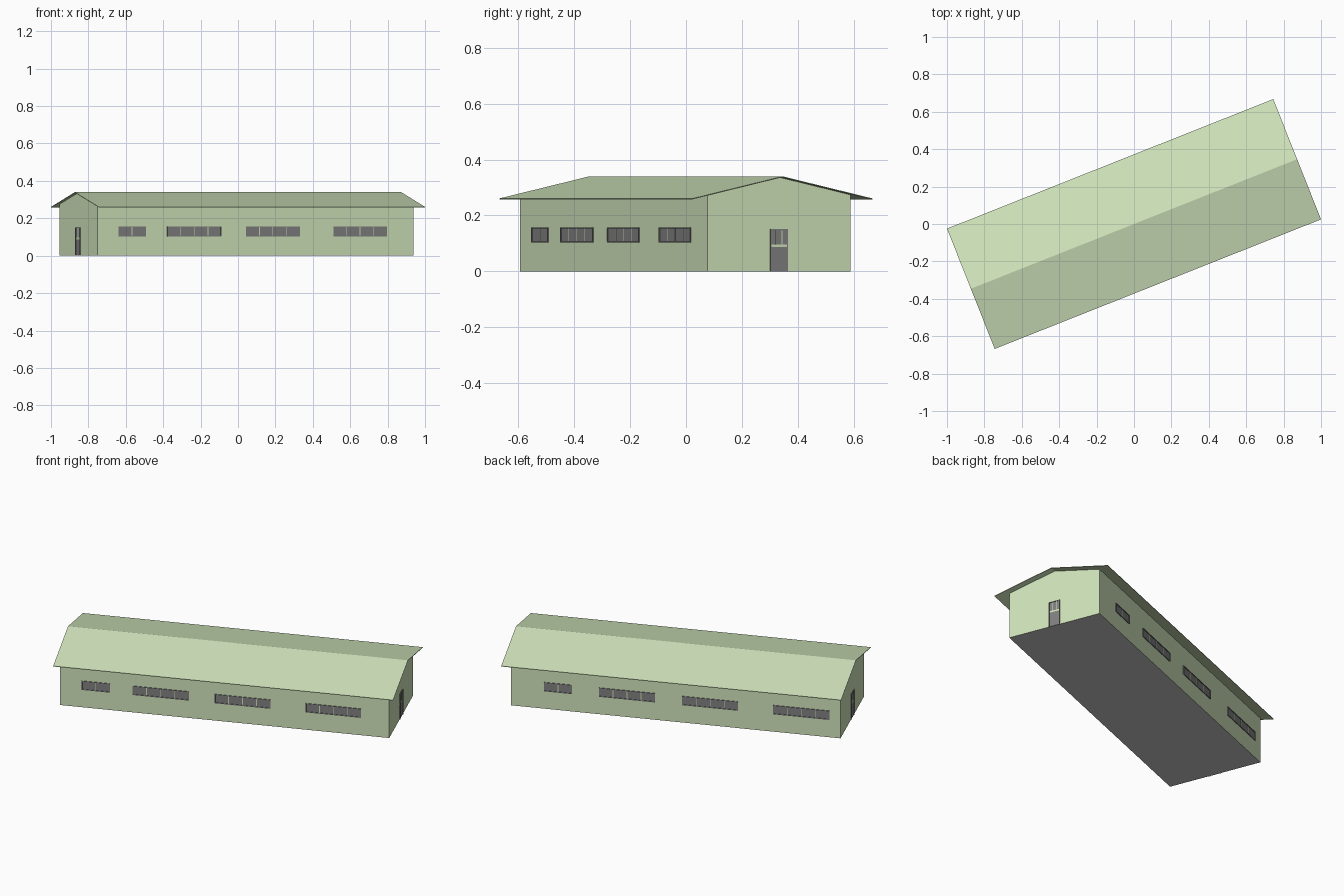
import bpy, bmesh, math

if "Cube" in bpy.data.objects:
    bpy.data.objects.remove(bpy.data.objects["Cube"])

ANGLE = math.radians(21.65)      # the whole building is turned on the plan
X0, X1, W = -0.9185, 0.9005, 0.2755   # wall ends and half width
ROOF_X, ROOF_Y = 0.9385, 0.346        # roof half length and half width
EAVE, RIDGE, THICK = 0.261, 0.340, 0.003


def material(name, rgb):
    m = bpy.data.materials.new(name)
    m.diffuse_color = (*rgb, 1)
    m.use_nodes = True
    m.node_tree.nodes["Principled BSDF"].inputs["Base Color"].default_value = m.diffuse_color
    return m


GREEN = material("pale green", (0.635, 0.775, 0.50))
GREY = material("mid grey", (0.215, 0.215, 0.215))
FLOOR = material("light grey", (0.54, 0.54, 0.54))


def finish(name, bm, mats):
    bmesh.ops.recalc_face_normals(bm, faces=bm.faces)
    me = bpy.data.meshes.new(name)
    bm.to_mesh(me)
    bm.free()
    for m in mats:
        me.materials.append(m)
    ob = bpy.data.objects.new(name, me)
    ob.rotation_euler.z = ANGLE
    bpy.context.collection.objects.link(ob)
    return ob


def extrude_profile(name, profile, x0, x1, mats):
    """Extrude a closed (y, z) profile along the building."""
    bm = bmesh.new()
    face = bm.faces.new([bm.verts.new((x0, y, z)) for y, z in profile])
    out = bmesh.ops.extrude_face_region(bm, geom=[face])
    verts = [g for g in out["geom"] if isinstance(g, bmesh.types.BMVert)]
    bmesh.ops.translate(bm, verts=verts, vec=(x1 - x0, 0, 0))
    return finish(name, bm, mats)


def add_box(bm, lo, hi, mat=0):
    verts = bmesh.ops.create_cube(bm, size=1)["verts"]
    for v in verts:
        v.co = [(l + h) / 2 + c * (h - l) for c, l, h in zip(v.co, lo, hi)]
    for f in {f for v in verts for f in v.link_faces}:
        f.material_index = mat


# Walls with gable ends; the underside is the grey floor
def under_roof(y):
    return RIDGE - THICK - (RIDGE - EAVE) * abs(y) / ROOF_Y


walls = extrude_profile("walls", [(-W, 0), (W, 0), (W, under_roof(W)),
                                  (0, under_roof(0)), (-W, under_roof(W))],
                        X0, X1, [GREEN, FLOOR])
for p in walls.data.polygons:
    p.material_index = 1 if p.normal.z < -0.9 else 0

# Thin gable roof with overhangs
extrude_profile("roof", [(-ROOF_Y, EAVE), (0, RIDGE), (ROOF_Y, EAVE),
                         (ROOF_Y, EAVE - THICK), (0, RIDGE - THICK),
                         (-ROOF_Y, EAVE - THICK)], -ROOF_X, ROOF_X, [GREEN])


# Window bands: grey panes, grey frame, pale glazing bars
def window(name, a, b, side, z0=0.104, z1=0.157):
    bm = bmesh.new()

    def plate(xa, xb, za, zb, depth, mat):
        ys = sorted((side * (W - 0.002), side * (W + depth)))
        add_box(bm, (xa, ys[0], za), (xb, ys[1], zb), mat)

    t = 0.004
    plate(a, b, z0, z1, 0.001, 0)
    plate(a, b, z0, z0 + t, 0.004, 0)
    plate(a, b, z1 - t, z1, 0.004, 0)
    plate(a, a + t, z0 + t, z1 - t, 0.004, 0)
    plate(b - t, b, z0 + t, z1 - t, 0.004, 0)
    n = 2 * round((b - a) / 0.155)
    for i in range(1, n):
        x = a + (b - a) * i / n
        plate(x - 0.002, x + 0.002, z0 + t, z1 - t, 0.002, 1)
    finish(name, bm, [GREY, GREEN])


FRONT = [(-0.798, -0.641), (-0.517, -0.205), (-0.064, 0.245), (0.439, 0.745)]
BACK = [(-0.8575, -0.5475), (-0.3535, -0.045), (0.105, 0.415), (0.564, 0.7185)]
for side, label, spans in ((-1, "front", FRONT), (1, "back", BACK)):
    for i, (a, b) in enumerate(spans, 1):
        window(f"{label}_window_{i}", a, b, side)


# Half-glazed door in each gable end
def door(name, wall_x, out):
    bm = bmesh.new()

    def plate(ya, yb, za, zb, depth, mat):
        xs = sorted((wall_x - out * 0.002, wall_x + out * depth))
        add_box(bm, (xs[0], ya, za), (xs[1], yb, zb), mat)

    y0, y1, t = -0.0345, 0.0345, 0.004
    plate(y0, y1, 0, 0.087, 0.001, 0)                # lower panel
    plate(y0, y1, 0.087, 0.096, 0.001, 1)            # pale middle rail
    plate(y0, y1, 0.096, 0.151, 0.001, 0)            # glazing
    plate(y0, y0 + t, 0, 0.151, 0.004, 0)            # jambs and head
    plate(y1 - t, y1, 0, 0.151, 0.004, 0)
    plate(y0 + t, y1 - t, 0.147, 0.151, 0.004, 0)
    for k in (1, 2):                                 # glazing bars
        y = y0 + (y1 - y0) * k / 3
        plate(y - 0.001, y + 0.001, 0.096, 0.147, 0.002, 1)
    finish(name, bm, [GREY, GREEN])


door("right_door", X1, 1)
door("left_door", X0, -1)
